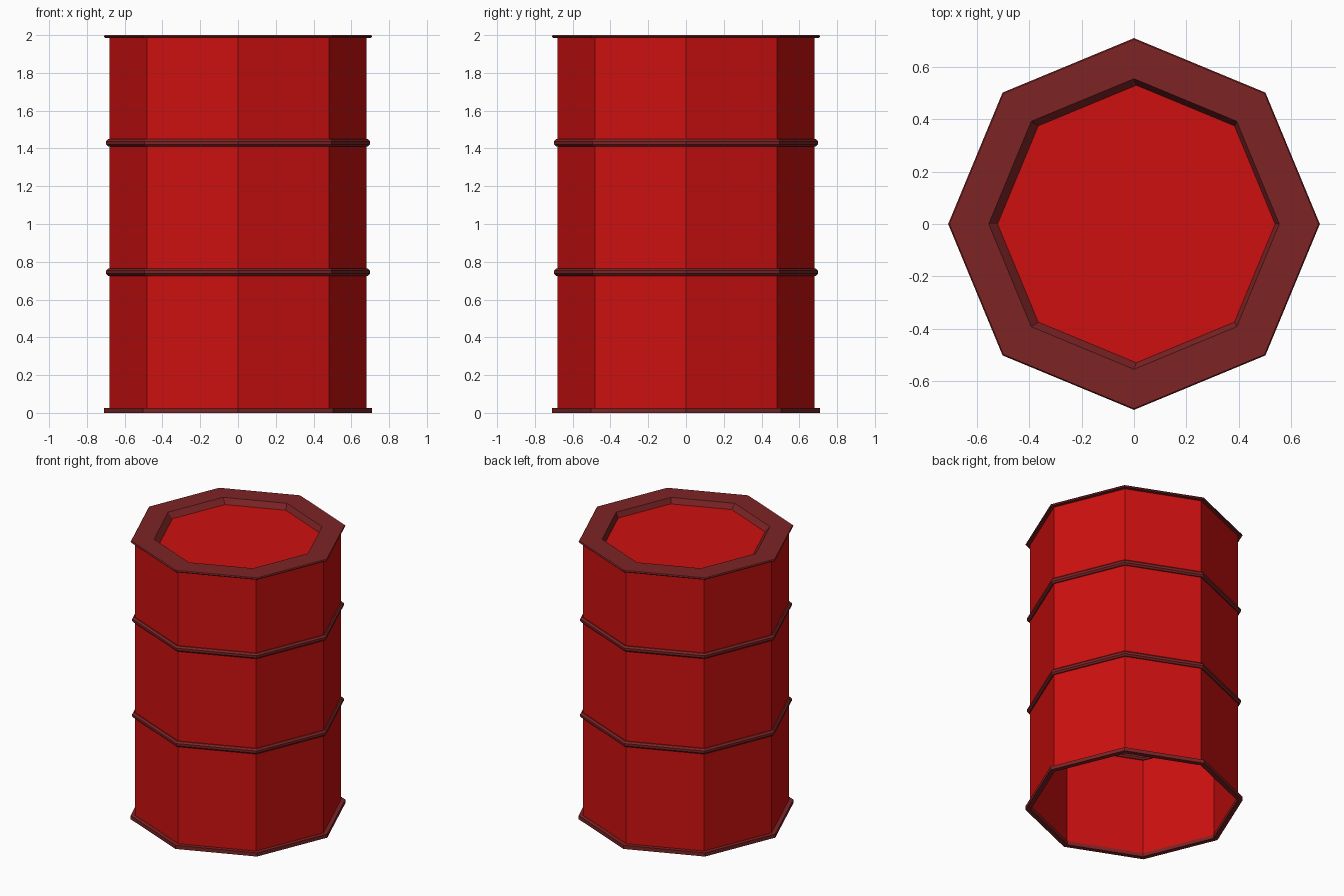
import bpy, bmesh, math

if "Cube" in bpy.data.objects:
    bpy.data.objects.remove(bpy.data.objects["Cube"])

SIDES = 8

def material(name, rgb):
    m = bpy.data.materials.new(name)
    m.diffuse_color = (*rgb, 1)
    m.use_nodes = True
    m.node_tree.nodes["Principled BSDF"].inputs["Base Color"].default_value = m.diffuse_color
    return m

red = material("bright red", (0.61, 0.005, 0.005))
dark = material("dark red", (0.205, 0.017, 0.018))

def lathe(name, profile, mat, closed=False):
    """Sweep (radius, z, x shift) points around the z axis with eight sides."""
    bm = bmesh.new()
    rings = []
    for r, z, dx in profile:
        rings.append([bm.verts.new((r * math.cos(math.tau * i / SIDES) + dx,
                                    r * math.sin(math.tau * i / SIDES), z))
                      for i in range(SIDES)])
    count = len(rings) if closed else len(rings) - 1
    for k in range(count):
        a, b = rings[k], rings[(k + 1) % len(rings)]
        for i in range(SIDES):
            j = (i + 1) % SIDES
            bm.faces.new((a[i], a[j], b[j], b[i]))
    mesh = bpy.data.meshes.new(name)
    bm.to_mesh(mesh)
    bm.free()
    mesh.materials.append(mat)
    obj = bpy.data.objects.new(name, mesh)
    bpy.context.collection.objects.link(obj)
    return obj

# Open-bottomed thin barrel wall
lathe("barrel_wall", [(0.68, 0.0, 0), (0.68, 1.988, 0)], red)

# Bottom rim
lathe("bottom_rim", [(0.71, 0, 0), (0.71, 0.026, 0), (0.675, 0.026, 0), (0.675, 0, 0)],
      dark, closed=True)

# Top rim with the sloping wall of the recess
lathe("top_rim", [(0.675, 1.986, 0), (0.705, 1.986, 0), (0.71, 1.993, 0), (0.705, 2.0, 0),
                  (0.555, 2.0, 0), (0.53, 1.962, 0.009)], dark)

# Sunken lid
bm = bmesh.new()
bm.faces.new([bm.verts.new((0.53 * math.cos(math.tau * i / SIDES) + 0.009,
                            0.53 * math.sin(math.tau * i / SIDES), 1.962))
              for i in range(SIDES)])
lid_mesh = bpy.data.meshes.new("lid")
bm.to_mesh(lid_mesh)
bm.free()
lid_mesh.materials.append(red)
bpy.context.collection.objects.link(bpy.data.objects.new("lid", lid_mesh))

# Two hoops straddling the wall
for name, z in (("lower_hoop", 0.745), ("upper_hoop", 1.43)):
    section = [(0.68 + 0.021 * math.cos(math.tau * (k + 0.5) / 8),
                z + 0.021 * math.sin(math.tau * (k + 0.5) / 8), 0) for k in range(8)]
    lathe(name, section, dark, closed=True)
